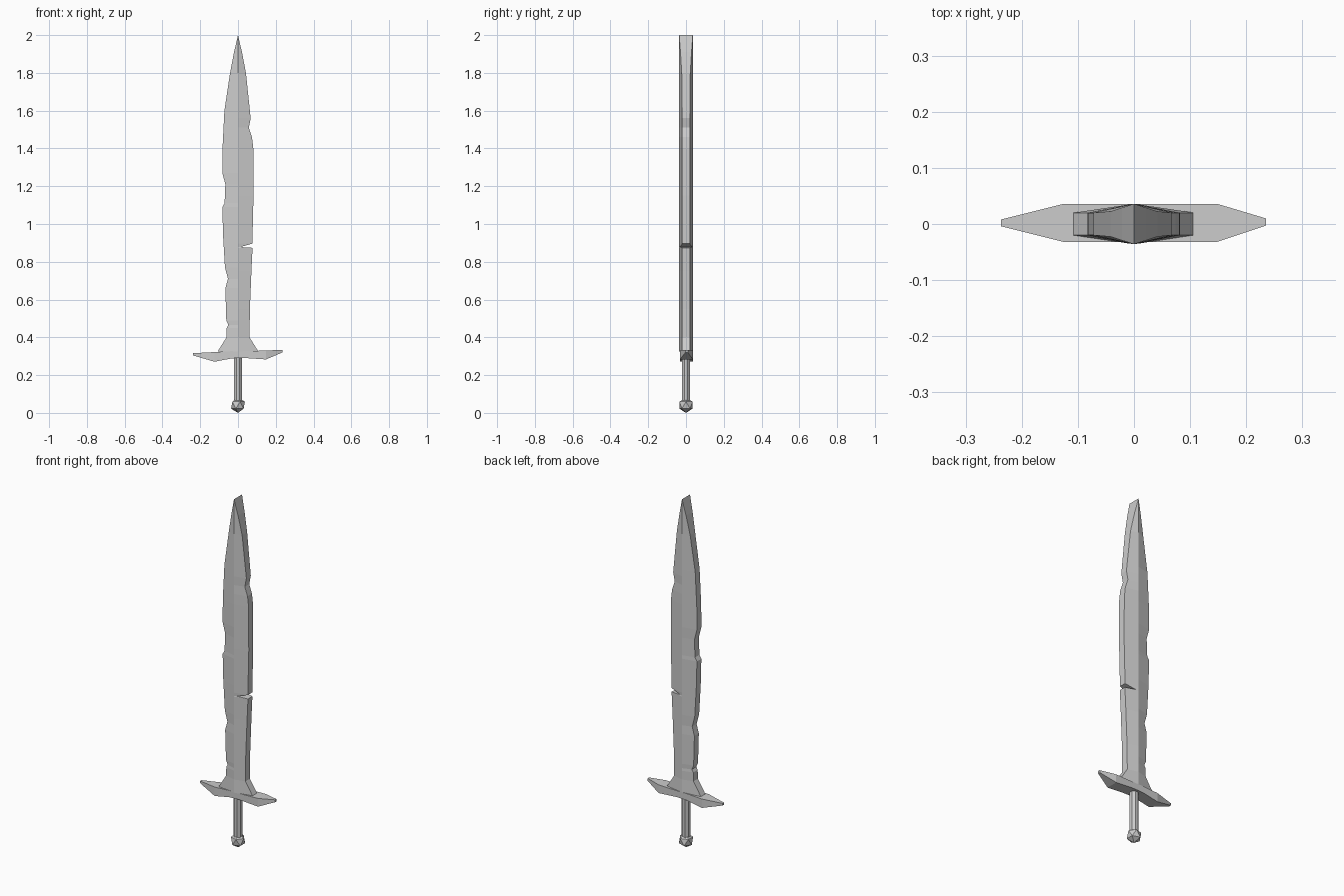
import bpy, bmesh, math

if "Cube" in bpy.data.objects:
    bpy.data.objects.remove(bpy.data.objects["Cube"])

def finish(name, bm):
    bmesh.ops.remove_doubles(bm, verts=bm.verts, dist=0.0002)
    bmesh.ops.recalc_face_normals(bm, faces=bm.faces)
    me = bpy.data.meshes.new(name)
    bm.to_mesh(me)
    bm.free()
    ob = bpy.data.objects.new(name, me)
    bpy.context.collection.objects.link(ob)
    return ob

def loft(bm, rings):
    rows = [[bm.verts.new(p) for p in r] for r in rings]
    n = len(rows[0])
    for a, b in zip(rows, rows[1:]):
        for i in range(n):
            j = (i + 1) % n
            bm.faces.new((a[i], a[j], b[j], b[i]))
    bm.faces.new(rows[0])
    bm.faces.new(rows[-1])

# Blade: two chipped half outlines (distance from ridge, height)
RIDGE, EDGE = 0.036, 0.02
tip = [(0.042, 1.8), (0.021, 1.91)]
right = [(0.108, 0.325), (0.061, 0.40), (0.063, 0.55), (0.071, 0.75), (0.077, 0.874),
         (0.013, 0.878), (0.076, 0.896), (0.082, 1.15), (0.081, 1.4), (0.074, 1.46),
         (0.057, 1.51), (0.067, 1.56)] + tip
left = [(0.108, 0.325), (0.061, 0.40), (0.06, 0.45), (0.051, 0.465), (0.062, 0.49),
        (0.067, 0.66), (0.053, 0.71), (0.069, 0.77), (0.079, 0.94), (0.083, 1.09),
        (0.071, 1.11), (0.067, 1.21), (0.083, 1.27), (0.082, 1.4), (0.072, 1.6)] + tip

bm = bmesh.new()
for side, outline in ((1, right), (-1, left)):
    rows = []
    for x, z in outline:
        # thin at the edge, thick again in the deep cut and towards the tip
        t = RIDGE - (RIDGE - EDGE) * min(1, x / 0.05)
        if 0.4 < z < 1.8 and x > 0.04:
            t = EDGE
        rows.append([bm.verts.new(p) for p in
                     ((0, -RIDGE, z), (side * x, -t, z), (side * x, t, z), (0, RIDGE, z))])
    end = [bm.verts.new((0, y, 2.0)) for y in (-RIDGE, RIDGE)]
    for a, b in zip(rows, rows[1:]):
        for i in range(3):
            bm.faces.new((a[i], a[i + 1], b[i + 1], b[i]))
    a = rows[-1]
    bm.faces.new((a[0], a[1], end[0]))
    bm.faces.new((a[1], a[2], end[1], end[0]))
    bm.faces.new((a[2], a[3], end[1]))
    bm.faces.new(rows[0])
finish("blade", bm)

# Crossguard: box sections tapering to both ends (x, bottom, top, front, back)
sections = [(-0.237, 0.304, 0.316, -0.004, 0.008), (-0.125, 0.271, 0.322, -0.032, 0.036),
            (-0.03, 0.289, 0.327, -0.032, 0.036), (0.03, 0.291, 0.327, -0.032, 0.036),
            (0.148, 0.283, 0.33, -0.032, 0.036), (0.235, 0.32, 0.334, -0.003, 0.01)]
bm = bmesh.new()
loft(bm, [[(x, f, b), (x, k, b), (x, k, t), (x, f, t)] for x, b, t, f, k in sections])
finish("crossguard", bm)

# Grip: octagonal rod
bm = bmesh.new()
loft(bm, [[(0.024 * math.cos((i + 0.5) * math.pi / 4), 0.024 * math.sin((i + 0.5) * math.pi / 4), z)
           for i in range(8)] for z in (0.05, 0.3)])
finish("grip", bm)

# Pommel: faceted ball
bpy.ops.mesh.primitive_ico_sphere_add(subdivisions=1, radius=0.041, location=(0, 0, 0.041))
bpy.context.object.name = "pommel"
